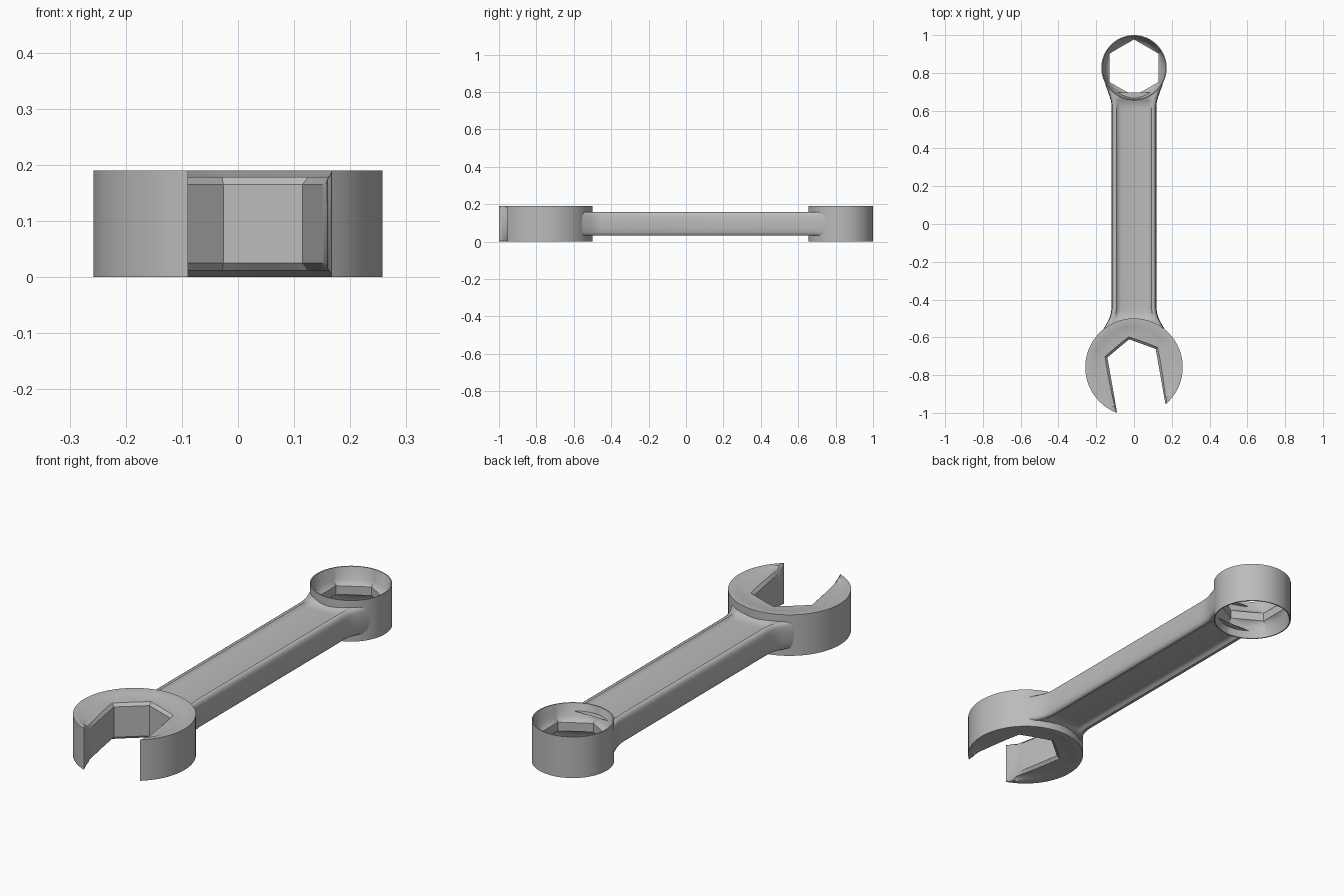
import bpy, bmesh, math

if "Cube" in bpy.data.objects:
    bpy.data.objects.remove(bpy.data.objects["Cube"], do_unlink=True)

HEIGHT = 0.19
MID = HEIGHT / 2
FLAT = 0.13            # half the width across flats of both openings
JAW_Y, JAW_R = -0.758, 0.258
RING_Y, RING_R = 0.827, 0.173

steel = bpy.data.materials.new("grey steel")
steel.use_nodes = True
steel.diffuse_color = (0.5, 0.5, 0.5, 1)
steel.node_tree.nodes["Principled BSDF"].inputs["Base Color"].default_value = (0.5, 0.5, 0.5, 1)


def loft(name, sections, closed, angle):
    """Skin a row of closed cross-sections into one smooth object."""
    bm = bmesh.new()
    rows = [[bm.verts.new(p) for p in s] for s in sections]
    n = len(rows[0])
    pairs = list(zip(rows, rows[1:]))
    if closed:
        pairs.append((rows[-1], rows[0]))
    for a, b in pairs:
        for i in range(n):
            j = (i + 1) % n
            bm.faces.new((a[i], a[j], b[j], b[i]))
    bmesh.ops.remove_doubles(bm, verts=bm.verts, dist=0.0002)
    bmesh.ops.recalc_face_normals(bm, faces=bm.faces)
    mesh = bpy.data.meshes.new(name)
    bm.to_mesh(mesh)
    bm.free()
    mesh.materials.append(steel)
    mesh.shade_smooth()
    mesh.set_sharp_from_angle(angle=math.radians(angle))
    obj = bpy.data.objects.new(name, mesh)
    bpy.context.collection.objects.link(obj)


def head(name, cy, radius, rim, drop, lip, tilt, angles, is_open):
    """Round head: outer wall, flat rim, dished faces and a hexagonal opening."""
    def opening(deg):
        if is_open and (deg < 0 or deg > 180):
            r = FLAT / abs(math.cos(math.radians(deg)))
        else:
            r = FLAT / math.cos(math.radians((deg + 30) % 60 - 30))
        return min(r, radius)

    sections = []
    for deg in angles:
        inner = opening(deg)
        ledge = min(inner + lip, radius)
        edge = max(rim, ledge)
        depth = drop * min(1, (edge - ledge) / 0.015)
        half = [(radius, MID)]
        # Dish falls from the rim to a level hexagonal edge
        for k in range(5):
            t = k / 4
            half.append((edge + (ledge - edge) * t,
                         MID - depth * math.sin(t * math.pi / 2)))
        half.append((inner, MID - depth - (ledge - inner)))
        profile = half + [(r, -h) for r, h in reversed(half)]
        a = math.radians(deg + tilt)
        sections.append([(r * math.cos(a), cy + r * math.sin(a), MID + h)
                         for r, h in profile])
    loft(name, sections, not is_open, 35)


# Closed ring end
head("ring_head", RING_Y, RING_R, 0.168, 0.075, 0, 0, range(0, 360, 3), False)

# Open jaw end, turned a little to one side
tip = math.degrees(math.acos(FLAT / JAW_R))
head("jaw_head", JAW_Y, JAW_R, 0.237, 0.012, 0.013, 10,
     [-tip, *range(-57, 238, 3), 180 + tip], True)

# Handle: (y, half width, recess strength), flaring into both heads
stations = [(-0.62, 0.2, 0), (-0.58, 0.176, 0), (-0.55, 0.158, 0),
            (-0.52, 0.141, 0), (-0.505, 0.134, 0.1), (-0.49, 0.127, 0.7),
            (-0.47, 0.122, 1), (-0.44, 0.118, 1), (0.61, 0.118, 1),
            (0.64, 0.12, 1), (0.655, 0.123, 0.4), (0.67, 0.127, 0),
            (0.69, 0.134, 0), (0.72, 0.145, 0), (0.76, 0.158, 0)]
# Quarter section: inset from the side, height above the middle
rail = [(0.05, 0.047), (0.036, 0.05), (0.026, 0.0615), (0.015, 0.0625),
        (0.008, 0.058), (0.003, 0.044), (0.0007, 0.022)]


def handle_section(y, width, recess):
    quarter = []
    for inset, h in rail:
        if inset > 0.02:
            h = 0.0625 + (h - 0.0625) * recess
        quarter.append((width - inset, h))
    right = quarter + [(width, 0)] + [(x, -h) for x, h in reversed(quarter)]
    outline = right + [(-x, h) for x, h in reversed(right)]
    points = []
    for x, h in outline:
        # Ends stop inside the walls of the heads
        low = JAW_Y + math.sqrt(max(0, (JAW_R - 0.016) ** 2 - x * x))
        high = RING_Y - math.sqrt(max(0, (RING_R - 0.004) ** 2 - x * x))
        points.append((x, min(max(y, low), high), MID + h))
    return points


loft("handle", [handle_section(*s) for s in stations], False, 40)
